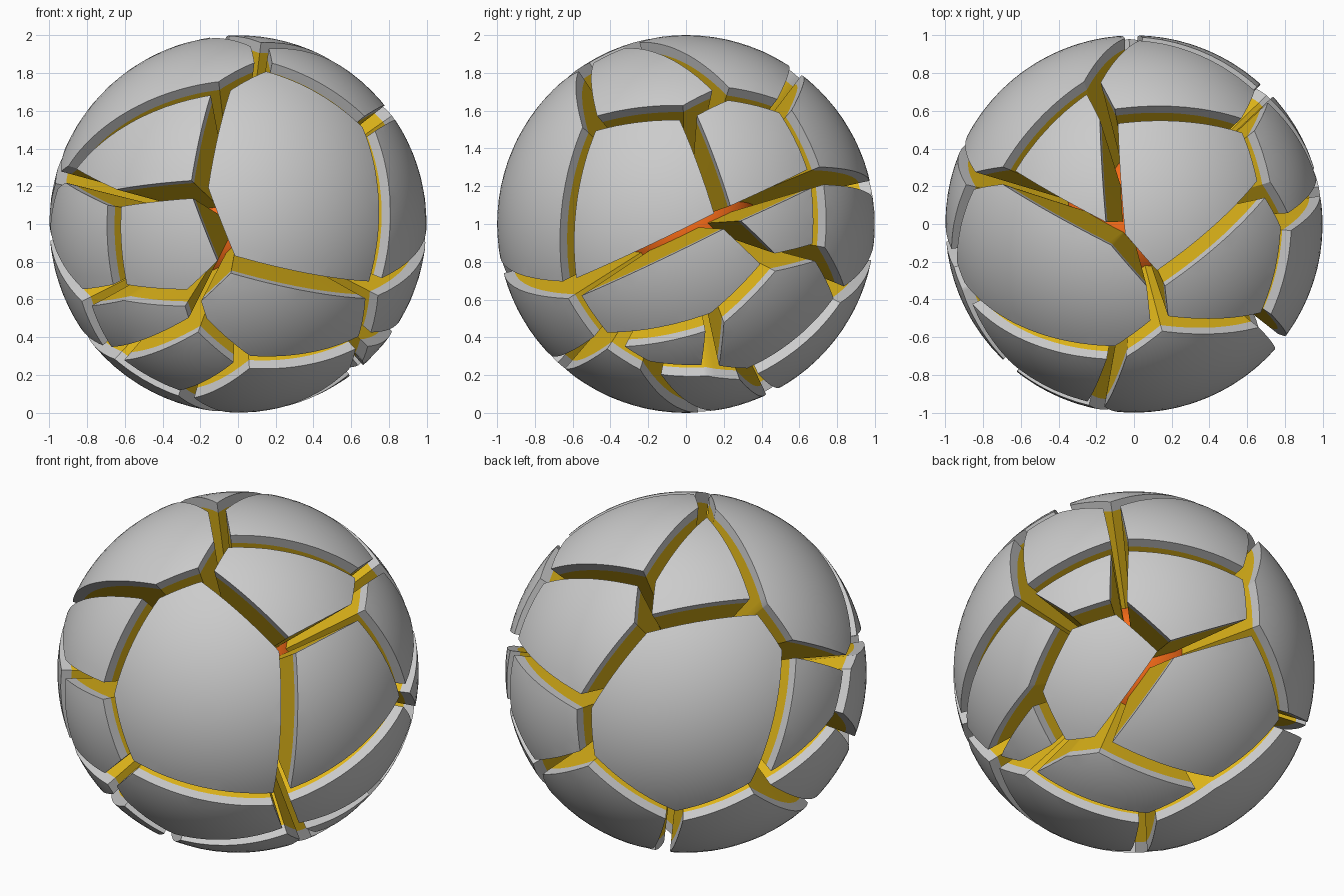
import bpy, bmesh, math
from mathutils import Vector

if "Cube" in bpy.data.objects:
    bpy.data.objects.remove(bpy.data.objects["Cube"])

CENTRE = Vector((0, 0, 1))
HALF_GAP = 0.048      # half the crack width at the surface
APEX = 0.035          # each piece tapers to a point just off the centre
PLATE = 0.94          # depth where grey turns to yellow
CORE = 0.37

# Crack junctions on the ball: each key names the pieces meeting there
JUNCTIONS = {
    # front
    "ACU": (.13, -.50, .80), "ABC": (-.08, -.66, .70), "ABD": (-.20, -.93, .18),
    "ADE": (-.05, -.94, -.20), "BDF": (-.63, -.72, .13), "BCF": (-.88, -.33, .26),
    "DFG": (-.60, -.68, -.35), "DEG": (-.24, -.86, -.38), "EGH": (-.20, -.80, -.50),
    "EHO": (.04, -.66, -.71),
    # right
    "AERS": (.69, -.59, -.34), "ARU": (.68, -.50, .52), "RQU": (.78, .00, .57),
    "QRSW": (.95, .20, .03), "QNWX": (.66, .67, .25), "SWY": (.84, .44, -.20),
    "WXY": (.68, .68, -.14), "SYK": (.82, .15, -.49), "ESKO": (.65, -.42, -.60),
    # top
    "TUQ": (.67, .20, .67), "TNQ": (.58, .50, .60), "NTL": (-.13, .55, .79),
    "NLP": (-.22, .72, .61), "PCL": (-.66, .25, .66), "TCL": (-.09, -.07, .96),
    "TCU": (.11, -.30, .92),
    # left and back
    "PCJ": (-.83, .22, .45), "CFJ": (-.92, -.19, .22), "FJZ": (-.97, -.03, -.03),
    "FGZ": (-.79, -.42, -.38), "PIJZ": (-.80, .48, -.28), "VPI": (-.44, .73, -.46),
    "XNP": (.00, .95, .17), "XVP": (-.03, .96, -.13), "XYV": (.42, .79, -.37),
    # bottom
    "KYM": (.60, .12, -.75), "KOM": (.60, -.20, -.73), "YVM": (.50, .31, -.77),
    "GHIZ": (-.65, -.28, -.67), "HOI": (-.28, -.30, -.88), "OMI": (.00, .12, -.96),
    "MVI": (-.16, .46, -.84),
}


def material(name, colour):
    m = bpy.data.materials.new(name)
    m.diffuse_color = (*colour, 1)
    m.use_nodes = True
    m.node_tree.nodes["Principled BSDF"].inputs["Base Color"].default_value = m.diffuse_color
    return m


def add_object(name, mesh, mat=None):
    ob = bpy.data.objects.new(name, mesh)
    ob.location = CENTRE
    if mat:
        mesh.materials.append(mat)
    bpy.context.collection.objects.link(ob)
    return ob


def surface_patch(cell):
    """Cut one piece's outer skin out of a sphere; return middle, points, faces, rim."""
    corners = [Vector(p).normalized() for key, p in JUNCTIONS.items() if cell in key]
    mid = sum(corners, Vector()).normalized()
    u = mid.orthogonal().normalized()
    v = mid.cross(u)
    corners.sort(key=lambda p: math.atan2(p.dot(v), p.dot(u)))
    bm = bmesh.new()
    bmesh.ops.create_icosphere(bm, subdivisions=5, radius=1)
    for p, q in zip(corners, corners[1:] + corners[:1]):
        n = p.cross(q).normalized()
        bmesh.ops.bisect_plane(bm, geom=bm.verts[:] + bm.edges[:] + bm.faces[:],
                               dist=1e-5, plane_co=n * HALF_GAP, plane_no=-n,
                               clear_outer=True)
    bm.verts.index_update()
    points = [w.co.copy() for w in bm.verts]
    faces = [[w.index for w in f.verts] for f in bm.faces]
    rim = [(l.vert.index, l.link_loop_next.vert.index)
           for f in bm.faces for l in f.loops if l.edge.is_boundary]
    bm.free()
    return mid, points, faces, rim


def solid(name, patch, outer, inner, mat=None):
    """Thicken a patch between two depths into a closed block."""
    mid, points, faces, rim = patch
    apex, n = mid * APEX, len(points)
    verts = [apex + (p - apex) * k for k in (outer, inner) for p in points]
    polys = faces + [[i + n for i in reversed(f)] for f in faces]
    polys += [(b, a, a + n, b + n) for a, b in rim]
    mesh = bpy.data.meshes.new(name)
    mesh.from_pydata(verts, [], polys)
    mesh.update()
    return add_object(name, mesh, mat)


yellow = material("yellow_filling", (0.75, 0.47, 0.01))
orange = material("orange_core", (1.0, 0.16, 0.01))
parts = []

# Grey plates over yellow wedge blocks
for i, cell in enumerate(sorted(set("".join(JUNCTIONS))), 1):
    patch = surface_patch(cell)
    parts.append(solid(f"outer_plate_{i:02d}", patch, 1.0, PLATE))
    parts.append(solid(f"inner_block_{i:02d}", patch, PLATE, CORE - 0.02, yellow))

# Glowing core
bm = bmesh.new()
bmesh.ops.create_icosphere(bm, subdivisions=5, radius=CORE)
core_mesh = bpy.data.meshes.new("core")
bm.to_mesh(core_mesh)
bm.free()
parts.append(add_object("core", core_mesh, orange))

for ob in parts:
    ob.select_set(True)
bpy.context.view_layer.objects.active = parts[-1]
bpy.ops.object.shade_smooth_by_angle(angle=math.radians(30))
